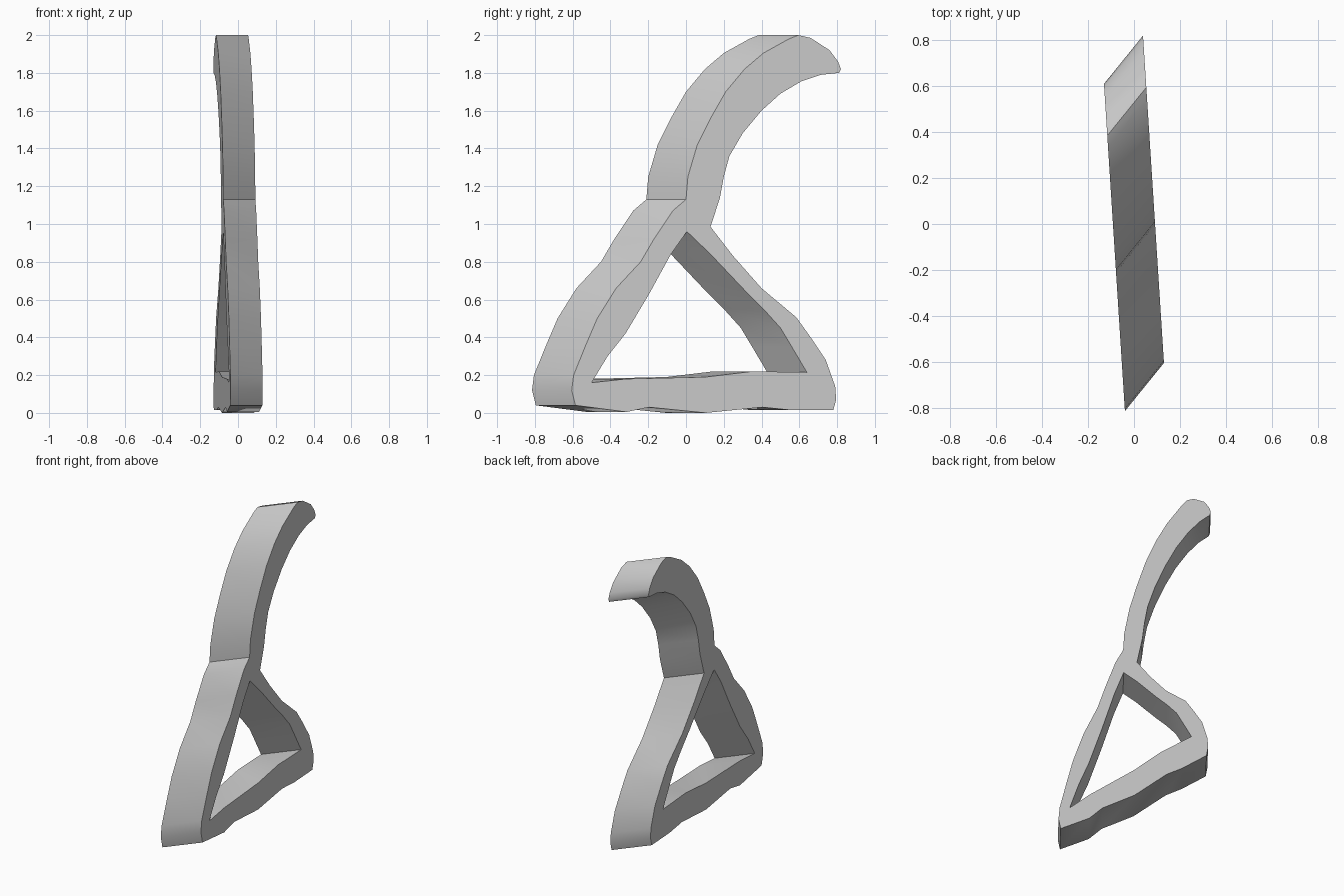
import bpy
import bmesh
import math
from mathutils import Matrix

# Side profile as (depth, height): hooked arm, front leg, rear leg and base bar
FRONT_EDGE = [(-0.69, 0.04), (-0.71, 0.12), (-0.70, 0.20), (-0.635, 0.36), (-0.575, 0.50),
              (-0.475, 0.66), (-0.345, 0.80), (-0.275, 0.92), (-0.175, 1.07), (-0.105, 1.13),
              (-0.095, 1.25), (-0.045, 1.42), (0.025, 1.56), (0.105, 1.70), (0.205, 1.82),
              (0.305, 1.905), (0.44, 1.98), (0.49, 2.0)]
HOOK = [(0.555, 1.985), (0.655, 1.92), (0.70, 1.86), (0.715, 1.82), (0.705, 1.80), (0.61, 1.79),
        (0.505, 1.755), (0.395, 1.69), (0.295, 1.60), (0.195, 1.48), (0.125, 1.36),
        (0.095, 1.25), (0.075, 1.14), (0.025, 0.985)]
REAR_EDGE = [(0.145, 0.83), (0.295, 0.66), (0.48, 0.505), (0.555, 0.40), (0.635, 0.28),
             (0.685, 0.14), (0.69, 0.07), (0.675, 0.015)]
UNDERSIDE = [(0.45, 0.015), (0.30, 0.03), (0.0, 0.0), (-0.30, 0.03), (-0.42, 0.005)]
OPENING = [(-0.605, 0.16), (-0.42, 0.18), (0.0, 0.19), (0.25, 0.22), (0.535, 0.215),
           (0.455, 0.35), (0.395, 0.45), (0.305, 0.55), (0.205, 0.65), (0.025, 0.84),
           (-0.10, 0.96), (-0.185, 0.84), (-0.30, 0.63), (-0.425, 0.42), (-0.52, 0.30)]


def add_loop(curve, points):
    spline = curve.splines.new('POLY')
    spline.points.add(len(points) - 1)
    for p, (a, b) in zip(spline.points, points):
        p.co = (a, b, 0, 1)
    spline.use_cyclic_u = True


# Extruded profile with the triangular opening
curve = bpy.data.curves.new("hooked_frame", 'CURVE')
curve.dimensions = '2D'
curve.fill_mode = 'BOTH'
curve.extrude = 1.0
add_loop(curve, FRONT_EDGE + HOOK + REAR_EDGE + UNDERSIDE)
add_loop(curve, OPENING)
frame = bpy.data.objects.new("hooked_frame", curve)
bpy.context.collection.objects.link(frame)
bpy.context.view_layer.objects.active = frame
frame.select_set(True)
bpy.ops.object.convert(target='MESH')
frame = bpy.context.object

# Stand upright and shear into the slanted plan shape
frame.data.transform(Matrix(((-0.064, 0, 0.085, 0),
                             (1, 0, 0.105, 0),
                             (0, 1, 0, 0),
                             (0, 0, 0, 1))))
bm = bmesh.new()
bm.from_mesh(frame.data)
bmesh.ops.remove_doubles(bm, verts=bm.verts, dist=0.0005)
bmesh.ops.recalc_face_normals(bm, faces=bm.faces)
bm.to_mesh(frame.data)
bm.free()

# Single light grey finish
grey = bpy.data.materials.new("light grey")
grey.diffuse_color = (0.6, 0.6, 0.6, 1)
frame.data.materials.clear()
frame.data.materials.append(grey)
bpy.ops.object.shade_smooth_by_angle(angle=math.radians(35))
